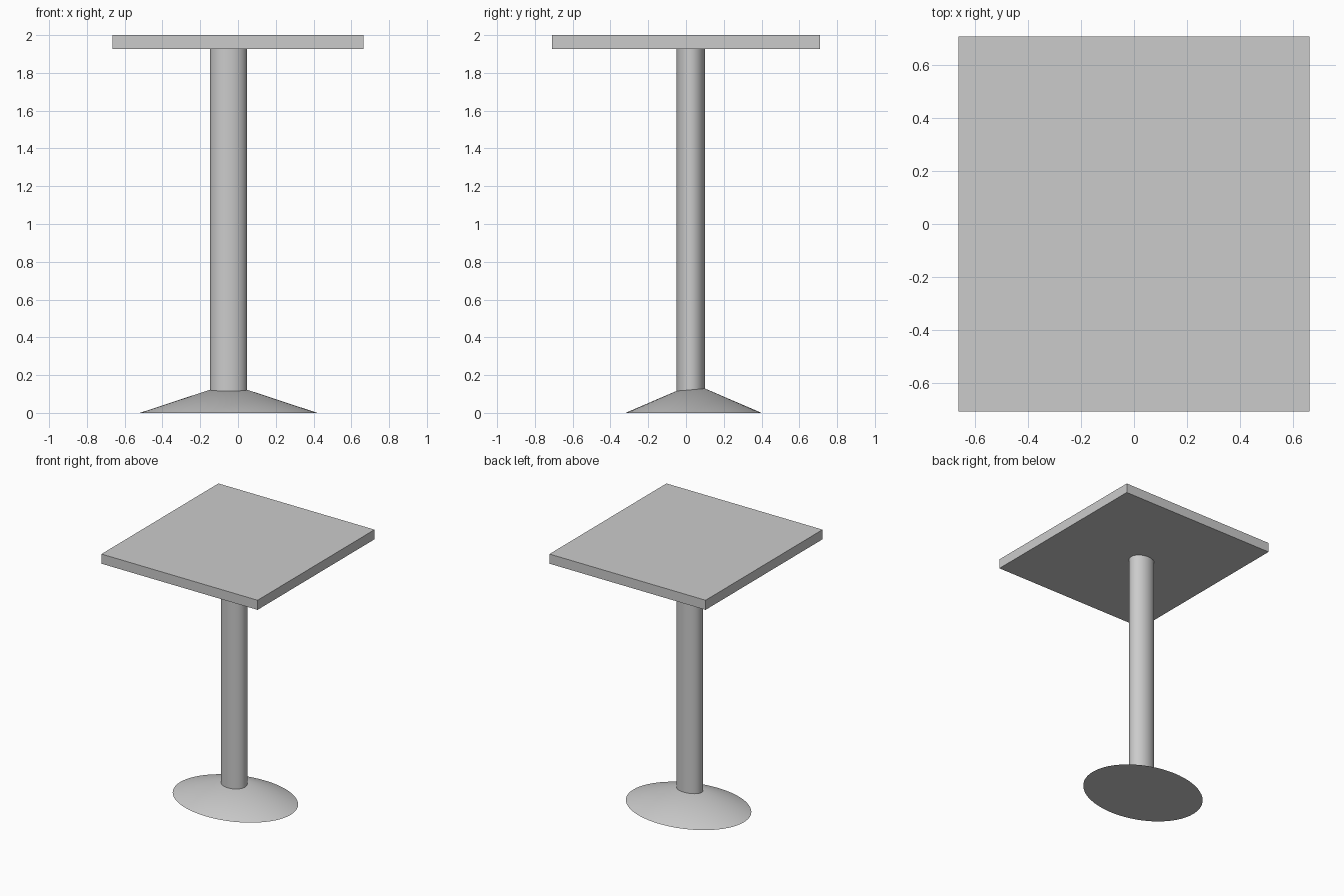
import bpy

if "Cube" in bpy.data.objects:
    bpy.data.objects.remove(bpy.data.objects["Cube"])

# Single grey material
grey = bpy.data.materials.new("light_grey")
grey.use_nodes = True
grey.diffuse_color = (0.6, 0.6, 0.6, 1)
grey.node_tree.nodes["Principled BSDF"].inputs["Base Color"].default_value = (0.6, 0.6, 0.6, 1)


def finish(name, scale, smooth=True):
    obj = bpy.context.object
    obj.name = name
    obj.scale = scale
    bpy.ops.object.transform_apply(location=False, rotation=False, scale=True)
    obj.data.materials.append(grey)
    if smooth:
        bpy.ops.object.shade_smooth_by_angle()
    return obj


# Flat rectangular top
bpy.ops.mesh.primitive_cube_add(size=1, location=(0, 0, 1.963))
finish("table_top", (1.327, 1.42, 0.074), smooth=False)

# Oval column, sunk into the base
bpy.ops.mesh.primitive_cylinder_add(vertices=64, radius=1, depth=1, location=(-0.05, 0.025, 0.99))
finish("column", (0.098, 0.076, 1.88))

# Low oval cone foot
bpy.ops.mesh.primitive_cone_add(vertices=64, radius1=1, radius2=0, depth=1, location=(-0.05, 0.04, 0.0775))
finish("foot", (0.47, 0.36, 0.155))
